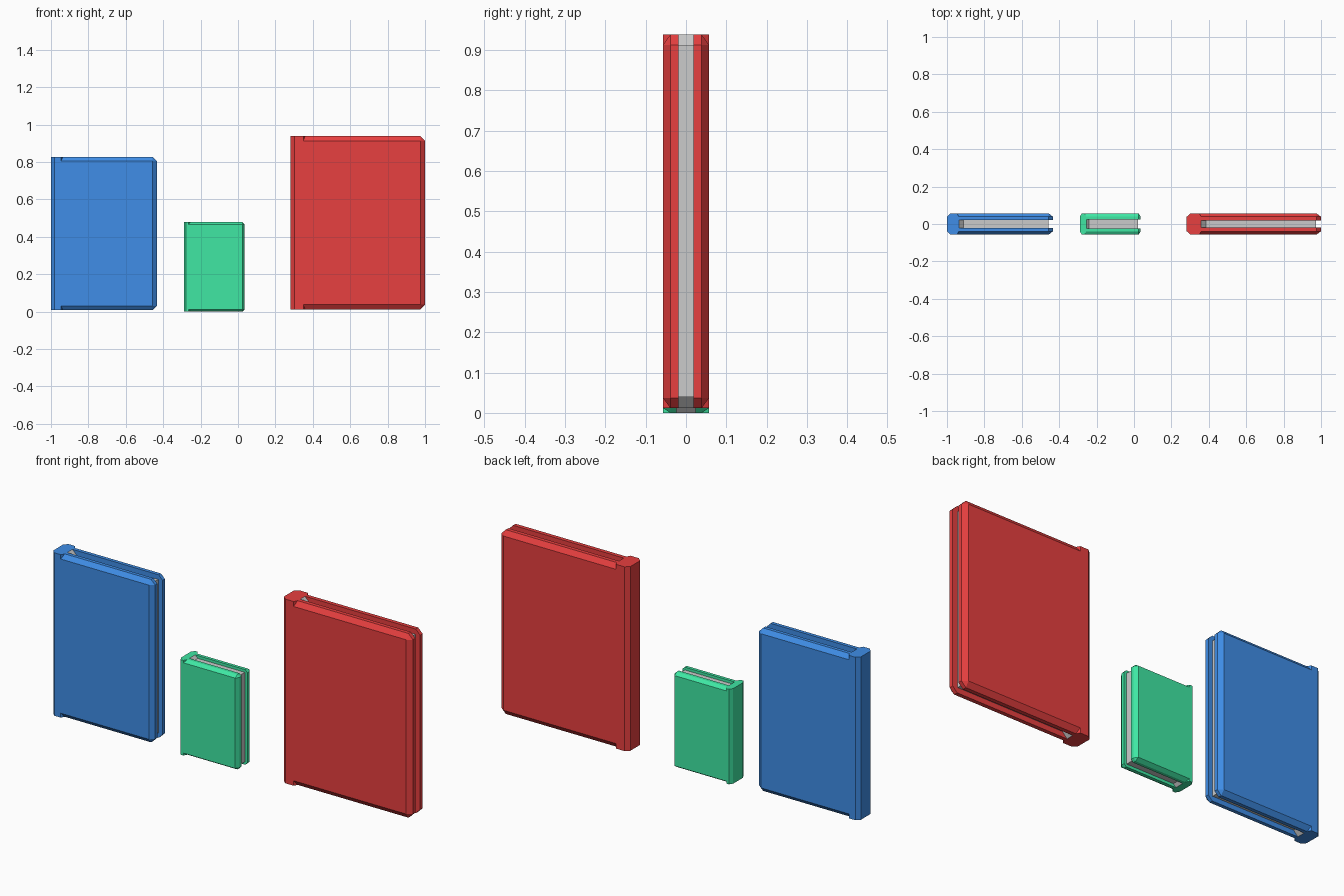
import bpy, bmesh, math

if "Cube" in bpy.data.objects:
    bpy.data.objects.remove(bpy.data.objects["Cube"])

HALF = 0.057  # half thickness of every book


def paint(name, rgb):
    mat = bpy.data.materials.new(name)
    mat.diffuse_color = (*rgb, 1)
    mat.use_nodes = True
    mat.node_tree.nodes["Principled BSDF"].inputs["Base Color"].default_value = mat.diffuse_color
    return mat


def make_object(name, bm, mat=None):
    bmesh.ops.recalc_face_normals(bm, faces=bm.faces[:])
    mesh = bpy.data.meshes.new(name)
    bm.to_mesh(mesh)
    bm.free()
    obj = bpy.data.objects.new(name, mesh)
    bpy.context.collection.objects.link(obj)
    if mat:
        mesh.materials.append(mat)


def add_hull(bm, points):
    verts = [bm.verts.new(p) for p in points]
    bmesh.ops.convex_hull(bm, input=verts)


def book(name, rgb, x0, x1, z0, z1, hinge, inner, bevel, spine_bevel, recess):
    mid = HALF - 0.018          # where the chamfers meet the flat edges
    start = hinge + 0.01        # end of the solid spine
    xb, lo, hi = x1 - bevel, z0 + bevel, z1 - bevel
    bm = bmesh.new()

    # full-height spine with chamfered corners
    half = [(x0, mid), (x0 + spine_bevel, HALF), (hinge, HALF), (start, mid)]
    add_hull(bm, [(x, s * y, z) for x, y in half for s in (1, -1) for z in (z0, z1)])

    # front and back boards, chamfered on their outer edges
    outline = [(start, z0), (xb, z0), (x1, lo), (x1, hi), (xb, z1), (start, z1)]
    panel = [(hinge, lo), (xb, lo), (xb, hi), (hinge, hi)]
    for s in (1, -1):
        pts = [(x, s * y, z) for x, z in outline for y in (inner, mid)]
        pts += [(x, s * HALF, z) for x, z in panel]
        add_hull(bm, pts)
    bmesh.ops.dissolve_limit(bm, angle_limit=math.radians(1),
                             verts=bm.verts[:], edges=bm.edges[:])
    make_object(name + "_cover", bm, paint(name, rgb))

    # recessed page block, sloping up to the spine at both ends
    r, xp = recess, start + recess
    side = [(start, z0), (xp, z0 + r), (x1 - r, z0 + r),
            (x1 - r, z1 - r), (xp, z1 - r), (start, z1)]
    bm = bmesh.new()
    face = bm.faces.new([bm.verts.new((x, -inner, z)) for x, z in side])
    ext = bmesh.ops.extrude_face_region(bm, geom=[face], use_keep_orig=True)
    moved = [g for g in ext["geom"] if isinstance(g, bmesh.types.BMVert)]
    bmesh.ops.translate(bm, verts=moved, vec=(0, 2 * inner, 0))
    make_object(name + "_pages", bm)


# three books in a row
book("blue_book", (0.05, 0.27, 0.8), -1.0, -0.434, 0.008, 0.827, -0.946, 0.021, 0.022, 0.018, 0.024)
book("green_book", (0.05, 0.8, 0.37), -0.29, 0.036, 0.0, 0.478, -0.264, 0.023, 0.012, 0.011, 0.014)
book("red_book", (0.8, 0.05, 0.05), 0.282, 1.0, 0.012, 0.938, 0.349, 0.019, 0.025, 0.021, 0.027)
